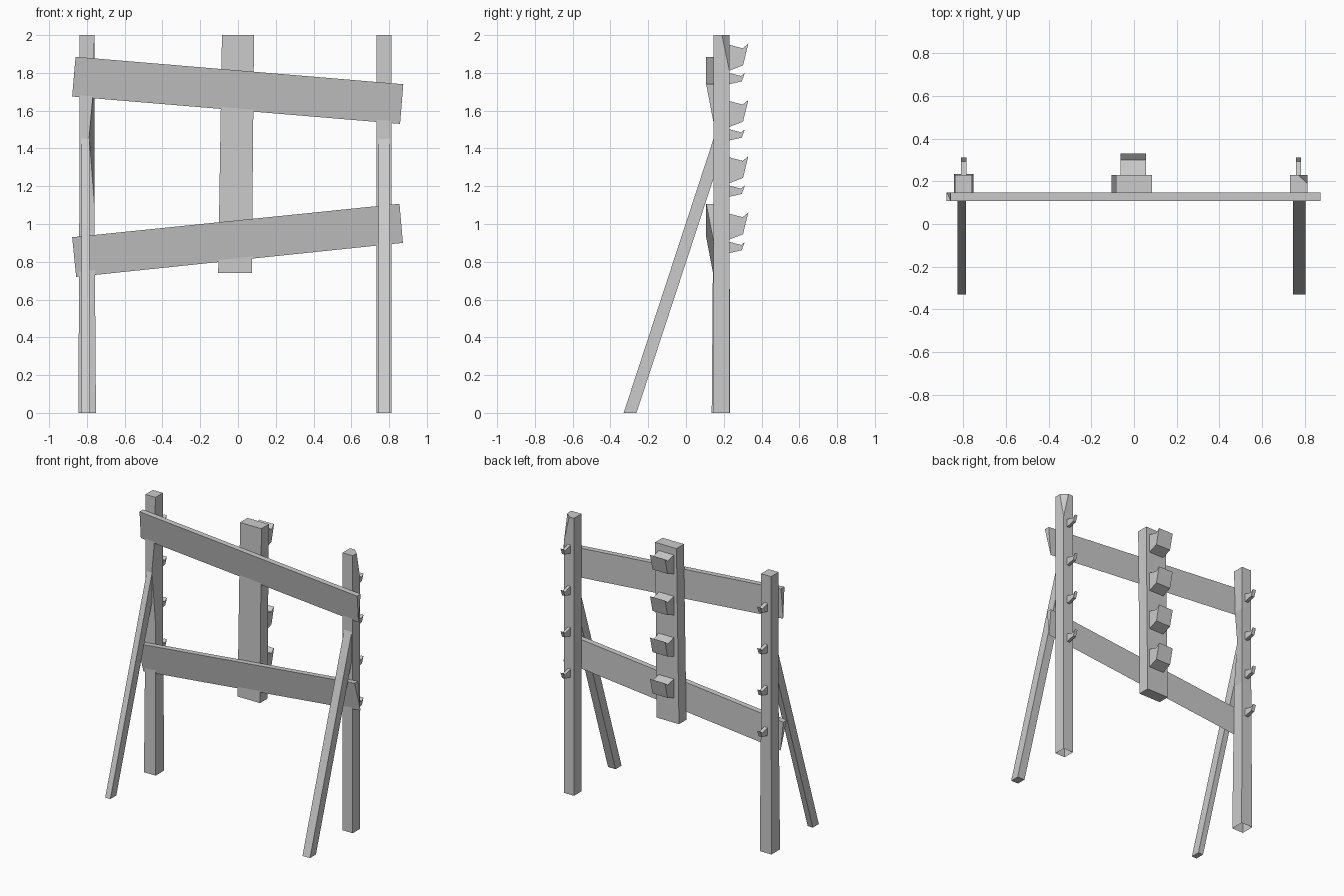
import bpy
import bmesh
from mathutils import Vector

cube = bpy.data.objects.get("Cube")
if cube:
    bpy.data.objects.remove(cube, do_unlink=True)

grey = bpy.data.materials.new("plain grey")
grey.use_nodes = True
grey.diffuse_color = (0.6, 0.6, 0.6, 1)
grey.node_tree.nodes["Principled BSDF"].inputs["Base Color"].default_value = (0.6, 0.6, 0.6, 1)


def loft(name, rings, open_start=False):
    """Skin a row of matching rings and close the ends."""
    bm = bmesh.new()
    loops = [[bm.verts.new(p) for p in ring] for ring in rings]
    count = len(loops[0])
    for a, b in zip(loops, loops[1:]):
        for i in range(count):
            j = (i + 1) % count
            bm.faces.new((a[i], a[j], b[j], b[i]))
    start = bm.faces.new(loops[0][::-1])
    bm.faces.new(loops[-1])
    bmesh.ops.recalc_face_normals(bm, faces=bm.faces)
    if open_start:
        bmesh.ops.delete(bm, geom=[start], context='FACES_ONLY')
    mesh = bpy.data.meshes.new(name)
    bm.to_mesh(mesh)
    bm.free()
    mesh.materials.append(grey)
    obj = bpy.data.objects.new(name, mesh)
    bpy.context.collection.objects.link(obj)
    return obj


def rect(x0, x1, y0, y1, z):
    return [Vector(p) for p in ((x0, y0, z), (x1, y0, z), (x1, y1, z), (x0, y1, z))]


def extrude_x(name, profile, x0, x1):
    """Push a (y, z) profile from x0 to x1."""
    return loft(name, [[(x, y, z) for y, z in profile] for x in (x0, x1)])


# Right post: slight flare at the foot and a hewn dent in the inner front edge
rings = [rect(-0.845, -0.752, 0.136, 0.234, 0)]
for z, dent in ((1.1, 0), (1.46, 0.028), (1.68, 0.008), (2, 0)):
    ring = rect(-0.84, -0.76, 0.145, 0.23, z)
    ring[1].x -= dent
    rings.append(ring)
loft("right_post", rings, open_start=True)

# Left post: back outer corner sliced away near the top
left_post = loft("left_post", [rect(0.732, 0.813, 0.145, 0.23, z) for z in (0, 2)], open_start=True)
bm = bmesh.new()
bm.from_mesh(left_post.data)
corner = [Vector(p) for p in ((0.77, 0.23, 2), (0.813, 0.19, 2), (0.813, 0.23, 1.81))]
normal = (corner[1] - corner[0]).cross(corner[2] - corner[0])
if normal.dot(Vector((1, 1, 0))) < 0:
    normal.negate()
cut = bmesh.ops.bisect_plane(bm, geom=bm.verts[:] + bm.edges[:] + bm.faces[:],
                             plane_co=corner[0], plane_no=normal, clear_outer=True)
edges = [g for g in cut["geom_cut"] if isinstance(g, bmesh.types.BMEdge)]
bmesh.ops.contextual_create(bm, geom=edges)
bm.normal_update()
bm.to_mesh(left_post.data)
bm.free()

# Hanging middle post
loft("middle_post", [rect(-0.105, 0.073, 0.145, 0.23, 0.74),
                     rect(-0.085, 0.085, 0.145, 0.23, 2)])

# Wedge-section cross boards: thick top edge, knife-thin bottom edge
FRONT, BACK = 0.107, 0.147


def board(name, right_top, right_low, left_top, left_low):
    loft(name, [[(top[0], FRONT, top[1]), (top[0], BACK, top[1]), (low[0], BACK, low[1])]
                for top, low in ((right_top, right_low), (left_top, left_low))])


board("upper_board", (-0.86, 1.885), (-0.878, 1.675), (0.875, 1.74), (0.858, 1.53))
board("lower_board", (-0.878, 0.93), (-0.857, 0.72), (0.855, 1.107), (0.873, 0.9))

# Leaning front braces, cut flush with the posts and the ground
brace = ((-0.33, 0), (-0.262, 0), (0.147, 1.245), (0.147, 1.455))
extrude_x("right_brace", brace, -0.828, -0.787)
extrude_x("left_brace", brace, 0.745, 0.805)

# Hooked pegs on the backs of all three posts
big_peg = ((0.225, 1.95), (0.3, 1.93), (0.33, 1.955), (0.302, 1.84), (0.225, 1.81))
small_peg = ((0.228, 1.8), (0.292, 1.783), (0.312, 1.8), (0.295, 1.755), (0.228, 1.74))
for n in range(4):
    drop = n * 0.298
    for name, shape, x0, x1 in (("middle_peg", big_peg, -0.064, 0.056),
                                ("right_peg", small_peg, -0.812, -0.786),
                                ("left_peg", small_peg, 0.76, 0.782)):
        extrude_x(f"{name}_{n + 1}", [(y, z - drop) for y, z in shape], x0, x1)
